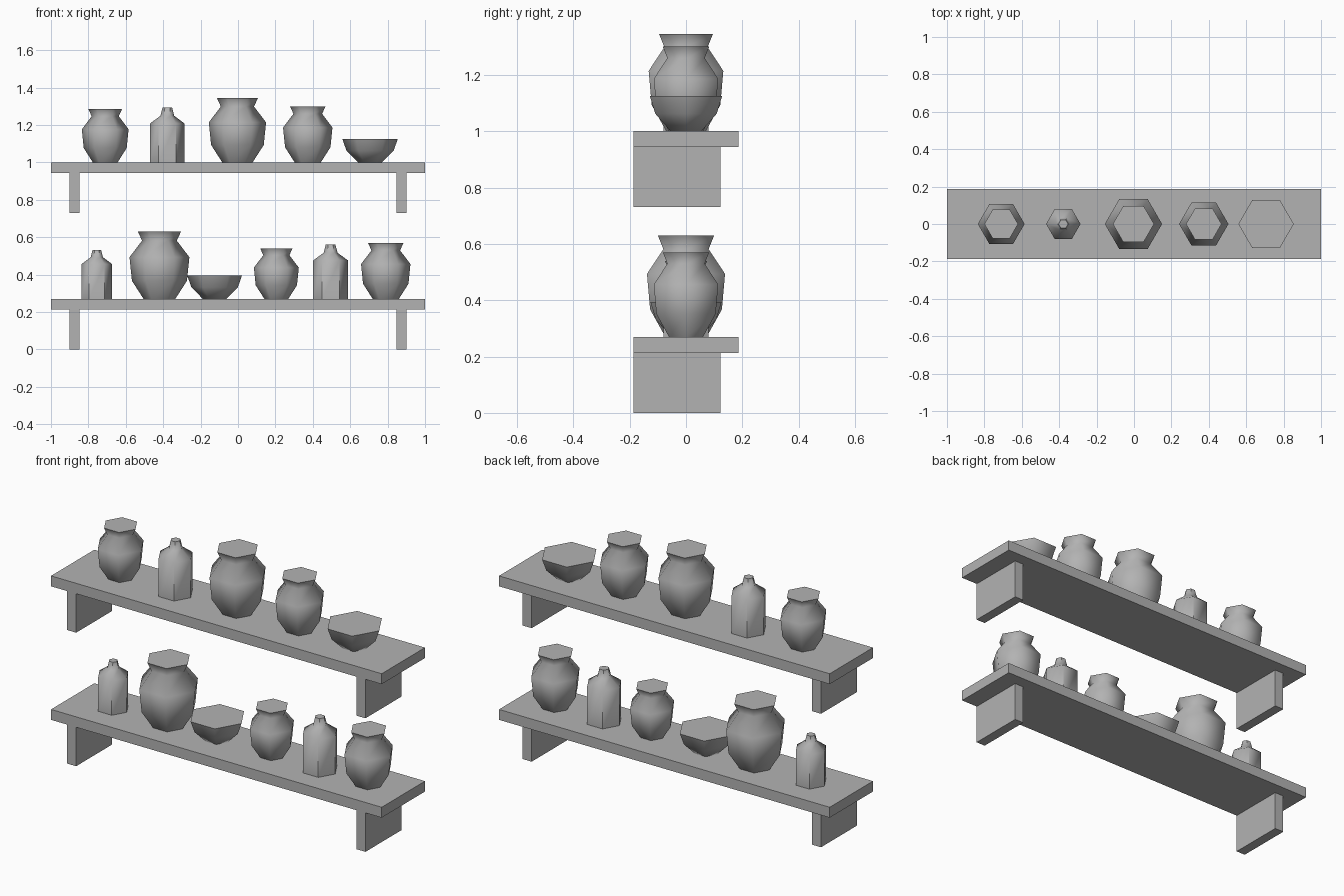
import bpy
import bmesh
from math import cos, sin, pi, radians

cube = bpy.data.objects.get("Cube")
if cube:
    bpy.data.objects.remove(cube, do_unlink=True)

# Single stone-grey material
GREY = (0.45, 0.45, 0.45, 1.0)
grey = bpy.data.materials.new("plain_grey")
grey.use_nodes = True
grey.diffuse_color = GREY
grey.node_tree.nodes["Principled BSDF"].inputs["Base Color"].default_value = GREY


def add_object(name, bm):
    bmesh.ops.recalc_face_normals(bm, faces=bm.faces)
    mesh = bpy.data.meshes.new(name)
    bm.to_mesh(mesh)
    bm.free()
    mesh.materials.append(grey)
    obj = bpy.data.objects.new(name, mesh)
    bpy.context.collection.objects.link(obj)
    return obj


def box(name, low, high):
    bm = bmesh.new()
    bmesh.ops.create_cube(bm, size=1)
    for v in bm.verts:
        v.co = [(a + b) / 2 + c * (b - a) for a, b, c in zip(low, high, v.co)]
    return add_object(name, bm)


def vessel(name, x, z, radius, height, profile, smooth_angle):
    """Six-sided turned shape with flat ends; profile holds (radius, height) ratios."""
    bm = bmesh.new()
    rings = [[bm.verts.new((x + r * radius * cos(k * pi / 3),
                            r * radius * sin(k * pi / 3), z + h * height))
              for k in range(6)] for r, h in profile]
    for lower, upper in zip(rings, rings[1:]):
        for k in range(6):
            n = (k + 1) % 6
            bm.faces.new((lower[k], lower[n], upper[n], upper[k]))
    bm.faces.new(rings[0])
    bm.faces.new(rings[-1])
    obj = add_object(name, bm)
    bpy.ops.object.select_all(action='DESELECT')
    obj.select_set(True)
    bpy.context.view_layer.objects.active = obj
    bpy.ops.object.shade_smooth_by_angle(angle=radians(smooth_angle))


# Profiles from base to rim, with the angle up to which edges stay soft
SHAPES = {
    "pot": ([(0.53, 0), (0.92, 0.27), (1, 0.62), (0.58, 0.865), (0.72, 1)], 58),
    "bottle": ([(1, 0), (1, 0.71), (0.4, 0.85), (0.28, 1)], 50),
    "bowl": ([(0.43, 0), (0.85, 0.5), (1, 1)], 58),
}

# Shelf boards with their two brackets
TOPS = {"lower": 0.27, "upper": 1.0}
for level, top in TOPS.items():
    box(level + "_shelf_board", (-1, -0.187, top - 0.057), (1, 0.187, top))
    for side, s in (("left", 1), ("right", -1)):
        box(f"{level}_{side}_bracket", (s * 0.875 - 0.027, -0.187, top - 0.27),
            (s * 0.875 + 0.027, 0.122, top - 0.057))

# Vessels: shelf, kind, x, radius, height
VESSELS = [
    ("upper", "pot", -0.71, 0.125, 0.285),
    ("upper", "bottle", -0.378, 0.092, 0.293),
    ("upper", "pot", -0.003, 0.153, 0.345),
    ("upper", "pot", 0.373, 0.132, 0.3),
    ("upper", "bowl", 0.706, 0.148, 0.124),
    ("lower", "bottle", -0.755, 0.082, 0.262),
    ("lower", "pot", -0.42, 0.16, 0.36),
    ("lower", "bowl", -0.125, 0.146, 0.124),
    ("lower", "pot", 0.205, 0.12, 0.27),
    ("lower", "bottle", 0.495, 0.093, 0.29),
    ("lower", "pot", 0.79, 0.132, 0.3),
]
for i, (level, kind, x, radius, height) in enumerate(VESSELS):
    profile, angle = SHAPES[kind]
    vessel(f"{level}_{kind}_{i + 1}", x, TOPS[level], radius, height, profile, angle)
